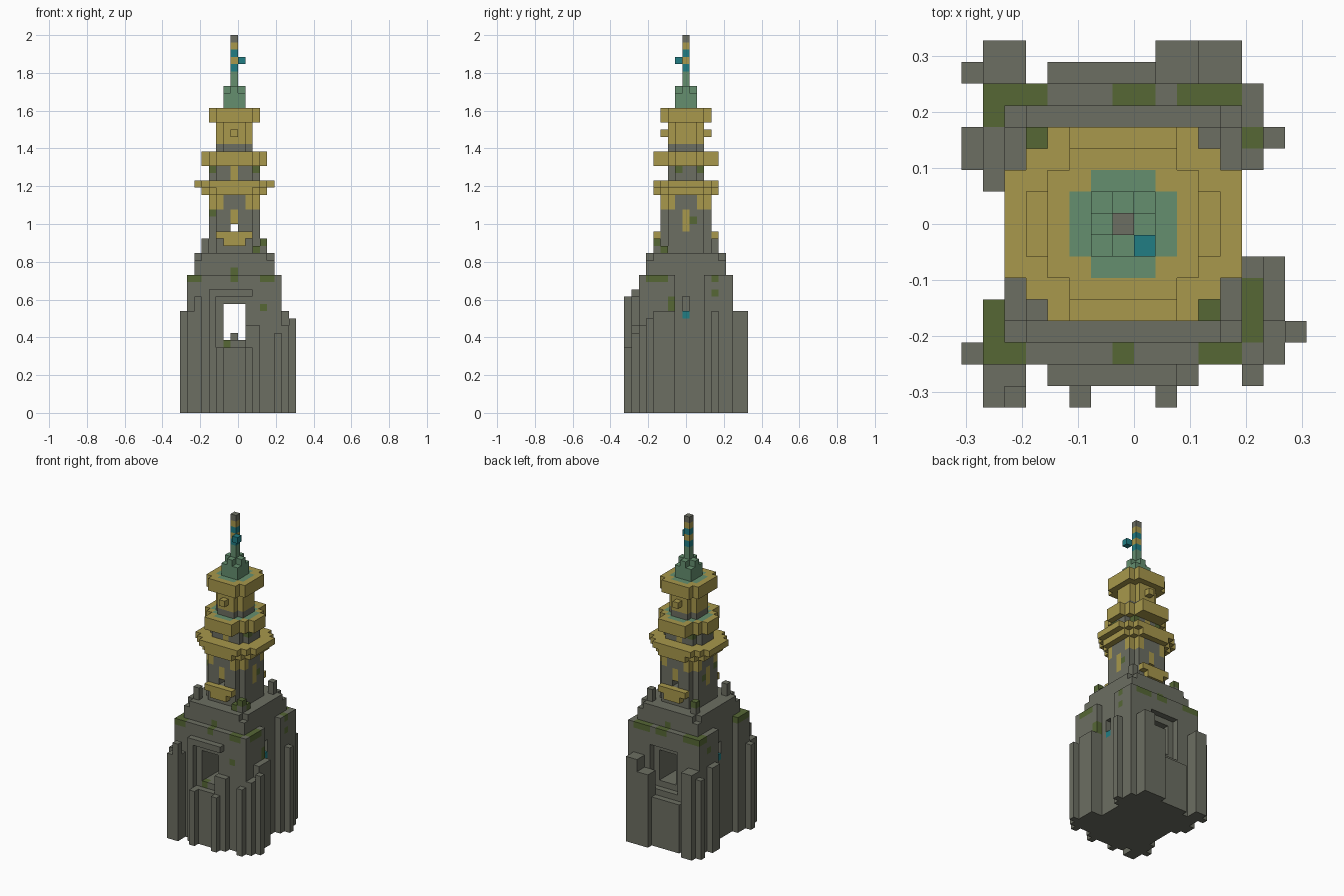
import bpy
import bmesh
from mathutils import Vector

cube = bpy.data.objects.get("Cube")
if cube:
    bpy.data.objects.remove(cube, do_unlink=True)

V = 2 / 52  # block size


def material(name, rgb):
    m = bpy.data.materials.new(name)
    m.use_nodes = True
    m.diffuse_color = (*rgb, 1)
    bsdf = m.node_tree.nodes["Principled BSDF"]
    bsdf.inputs["Base Color"].default_value = (*rgb, 1)
    bsdf.inputs["Roughness"].default_value = 0.9
    return m


STONE, GOLD, MOSS, COPPER, TEAL = range(5)
MATS = [material("stone grey", (0.15, 0.156, 0.122)),
        material("old gold", (0.392, 0.314, 0.072)),
        material("moss green", (0.093, 0.136, 0.036)),
        material("copper green", (0.13, 0.275, 0.159)),
        material("teal", (0.015, 0.205, 0.231))]


class Part:
    """A named part made of blocks; boxes are inclusive cell ranges."""

    def __init__(self, name):
        self.name, self.cells = name, {}

    def box(self, x, y, z):
        return [(i, j, k) for i in range(x[0], x[1] + 1)
                for j in range(y[0], y[1] + 1) for k in range(z[0], z[1] + 1)]

    def fill(self, x, y, z, mat=STONE):
        for c in self.box(x, y, z):
            self.cells[c] = mat

    def carve(self, x, y, z):
        for c in self.box(x, y, z):
            self.cells.pop(c, None)

    def paint(self, x, y, z, mat):
        for c in self.box(x, y, z):
            if c in self.cells:
                self.cells[c] = mat

    def rounded(self, steps, z, mat=STONE):
        # union of centred rectangles given as half-widths
        for a, b in steps:
            self.fill((-a, a), (-b, b), z, mat)

    def build(self):
        bm = bmesh.new()
        for (i, j, k), mat in self.cells.items():
            centre = Vector((i - 0.5, j, k + 0.5))
            for axis in range(3):
                for s in (-1, 1):
                    n = Vector((0, 0, 0))
                    n[axis] = s
                    if (i + int(n.x), j + int(n.y), k + int(n.z)) in self.cells:
                        continue
                    u = Vector((0, 0, 0))
                    u[(axis + 1) % 3] = 0.5
                    w = n.cross(u)
                    mid = centre + n * 0.5
                    f = bm.faces.new([bm.verts.new((mid + p) * V)
                                      for p in (-u - w, u - w, u + w, w - u)])
                    f.material_index = mat
        bmesh.ops.remove_doubles(bm, verts=bm.verts, dist=V / 50)
        me = bpy.data.meshes.new(self.name)
        for m in MATS:
            me.materials.append(m)
        bm.to_mesh(me)
        bm.free()
        ob = bpy.data.objects.new(self.name, me)
        bpy.context.collection.objects.link(ob)


# Main square base with side grooves, niches and the through window
base = Part("tower_base")
base.fill((-6, 6), (-6, 6), (0, 18))
base.carve((6, 6), (-1, 2), (0, 18))
base.carve((-6, -6), (-3, 1), (0, 18))
base.carve((-2, 2), (6, 6), (9, 15))
base.carve((-1, 1), (-6, 6), (10, 14))
base.fill((0, 0), (0, 0), (10, 10))
for s in (-5, 5):
    base.carve((s, s), (0, 0), (14, 15))
    base.paint((s, s), (0, 0), (13, 13), TEAL)
    base.paint((s, s), (-1, 2), (18, 18), STONE)
for x, y in [((-6, -4), (5, 6)), ((0, 1), (6, 6)), ((3, 5), (6, 6)),
             ((6, 6), (4, 4)), ((-6, -5), (-6, -6)), ((-6, -6), (-5, -4)),
             ((4, 5), (-6, -6)), ((6, 6), (-5, -3)), ((0, 0), (-6, -6))]:
    base.paint(x, y, (18, 18), MOSS)
base.paint((-3, -3), (-6, -6), (15, 15), MOSS)
base.paint((4, 4), (-6, -6), (14, 14), MOSS)
base.paint((-1, -1), (-6, -6), (9, 9), MOSS)
for s in (-6, 6):
    base.paint((s, s), (-2, -2), (14, 15), MOSS)
    base.paint((s, s), (4, 4), (16, 16), MOSS)
base.build()

# Window surround and low sill on the front, sill on the back
frame = Part("window_surround")
frame.fill((-3, 3), (-7, -7), (0, 16))
frame.carve((-2, 2), (-7, -7), (9, 15))
frame.carve((3, 3), (-7, -7), (12, 16))
frame.fill((2, 2), (-7, -7), (0, 11))
frame.fill((-3, 1), (7, 7), (0, 7))
frame.build()

# Uneven buttresses: x range, y range, height
butt = Part("buttresses")
for x, y, h in [((-6, -5), (-8, -7), 14), ((-7, -7), (-6, -6), 14),
                ((-2, -2), (-8, -8), 9), ((-5, -5), (-8, -8), 16),
                ((2, 2), (-8, -8), 9), ((6, 6), (-7, -7), 11),
                ((7, 7), (-6, -5), 12), ((8, 8), (-5, -5), 13),
                ((7, 7), (-4, -2), 14), ((7, 7), (4, 4), 14),
                ((-7, -7), (3, 4), 14), ((-7, -7), (7, 7), 13),
                ((-6, -5), (7, 8), 14), ((4, 5), (7, 8), 14),
                ((2, 3), (7, 8), 12)]:
    butt.fill(x, y, (0, h - 1))
butt.build()

# Stepped shoulder with corner posts
shoulder = Part("shoulder")
shoulder.fill((-5, 5), (-5, 5), (19, 21))
shoulder.carve((-5, -5), (-5, 5), (21, 21))
shoulder.carve((5, 5), (-5, 5), (21, 21))
shoulder.fill((-5, 5), (-5, 5), (19, 20))
shoulder.fill((-5, 5), (-4, 4), (21, 21))
shoulder.paint((0, 0), (-5, 5), (19, 19), MOSS)
shoulder.build()

posts = Part("corner_posts")
for sx in (-4, 4):
    for sy in (-4, 4):
        posts.fill((sx, sx), (sy, sy), (22, 23))
        posts.paint((sx, sx), (sy, sy), (23, 23), MOSS if sx * sy < 0 else STONE)
posts.fill((3, 3), (-4, -4), (22, 22), MOSS)
posts.fill((4, 4), (-3, -3), (22, 22), MOSS)
posts.build()

# Belfry shaft with gold corners, arches and a through opening
shaft = Part("belfry_shaft")
shaft.rounded([(3, 2), (2, 3)], (22, 29))
for sx in (-1, 1):
    for sy in (-1, 1):
        for a, b in ((3, 2), (2, 3), (2, 2)):
            shaft.paint((sx * a, sx * a), (sy * b, sy * b), (28, 29), GOLD)
for s in (-3, 3):
    shaft.paint((0, 0), (s, s), (26, 27), GOLD)
    shaft.paint((s, s), (0, 0), (25, 27), GOLD)
    shaft.paint((s, s), (1, 1), (26, 26), MOSS)
    shaft.paint((-3, -3), (-2, -2), (27, 27), MOSS)
shaft.carve((0, 0), (-3, 3), (25, 25))
shaft.build()

balcony = Part("balconies")
for s in (-4, 4):
    balcony.fill((-2, 2), (s, s), (23, 24), GOLD)
    balcony.carve((-2, -2), (s, s), (23, 23))
    balcony.carve((2, 2), (s, s), (23, 23))
balcony.build()

# Wide lower gallery
gallery = Part("lower_gallery")
gallery.rounded([(4, 2), (3, 3), (2, 4)], (30, 30), GOLD)
gallery.rounded([(5, 2), (4, 3), (3, 4)], (31, 31), GOLD)
gallery.build()

neck = Part("middle_wall")
neck.rounded([(3, 1), (2, 2)], (32, 33))
for s in (-2, 2):
    neck.paint((0, 0), (s, s), (32, 33), GOLD)
    neck.paint((s, s), (2, 2), (33, 33), MOSS)
neck.paint((-3, 3), (-1, -1), (33, 33), MOSS)
neck.build()

# Upper gallery with a copper inner roof
ring = Part("upper_gallery")
ring.rounded([(4, 1), (3, 2), (2, 4), (2, 3)], (34, 35), GOLD)
for a, b in ((3, 1), (2, 2), (1, 3)):
    ring.paint((-a, a), (-b, b), (35, 35), COPPER)
ring.build()

lantern = Part("lantern")
lantern.rounded([(2, 1), (1, 2)], (36, 36))
lantern.rounded([(2, 1), (1, 2)], (37, 39), GOLD)
for s in (-3, 3):
    lantern.fill((0, 0), (s, s), (38, 38), GOLD)
lantern.build()

cornice = Part("lantern_cornice")
cornice.rounded([(3, 2), (2, 3)], (40, 41), GOLD)
for a, b in ((2, 1), (1, 2)):
    cornice.paint((-a, a), (-b, b), (41, 41), COPPER)
cornice.build()

# Copper cap and banded spire with a small flag
cap = Part("spire_cap")
cap.rounded([(1, 1)], (42, 43), COPPER)
cap.rounded([(1, 0), (0, 1)], (44, 44), COPPER)
cap.build()

spire = Part("spire")
spire.fill((0, 0), (0, 0), (45, 46), COPPER)
for k, mat in enumerate((TEAL, GOLD, TEAL, GOLD, STONE)):
    spire.fill((0, 0), (0, 0), (47 + k, 47 + k), mat)
spire.build()

flag = Part("flag")
flag.fill((1, 1), (-1, -1), (48, 48), TEAL)
flag.build()
